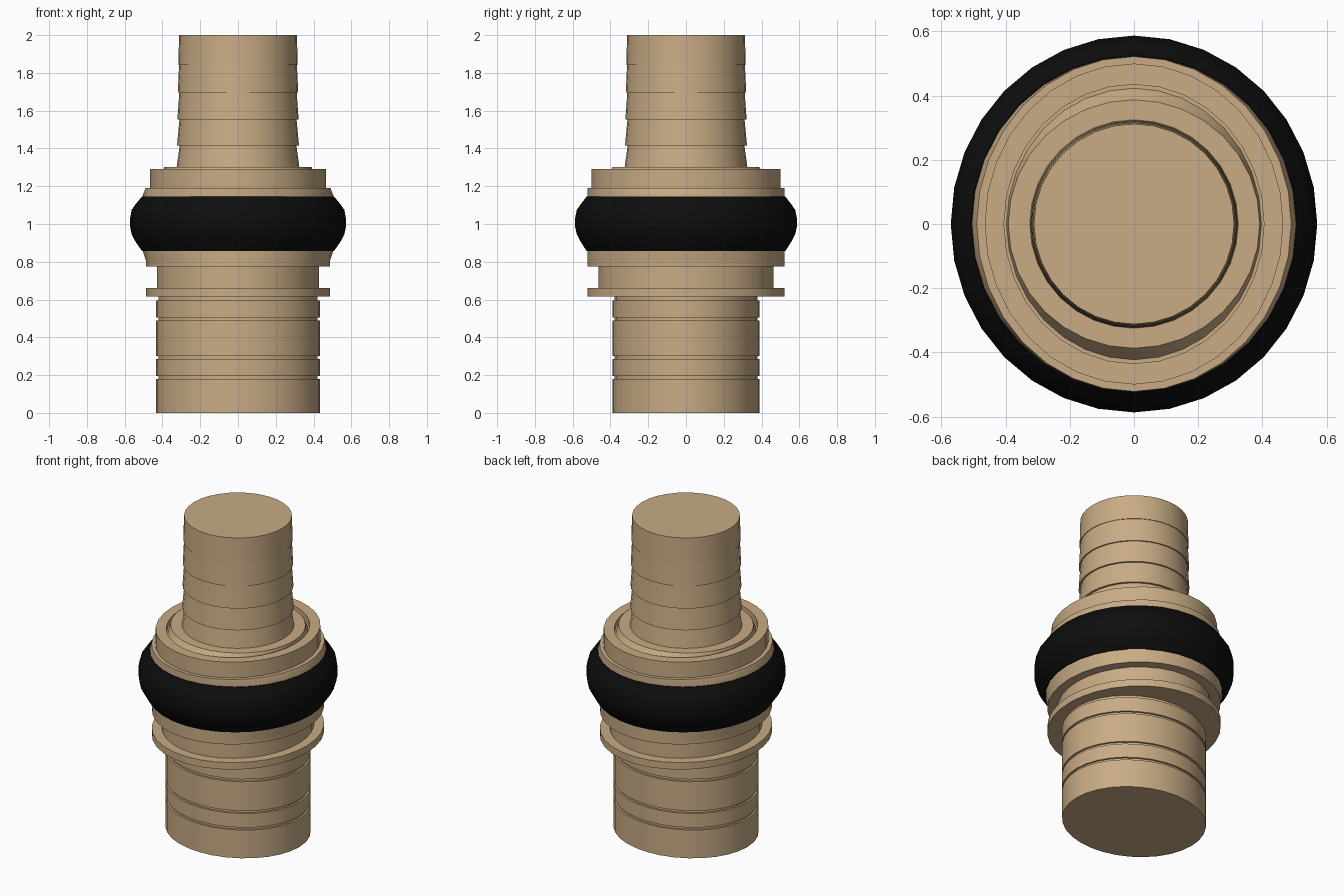
import bpy, bmesh, math

if "Cube" in bpy.data.objects:
    bpy.data.objects.remove(bpy.data.objects["Cube"])

SIDES = 32


def material(name, color):
    m = bpy.data.materials.new(name)
    m.diffuse_color = color
    m.use_nodes = True
    m.node_tree.nodes["Principled BSDF"].inputs["Base Color"].default_value = m.diffuse_color
    return m


def lathe(name, profile, mat):
    """Oval lathe: profile rows are (x radius, y radius, z), bottom to top, capped."""
    bm = bmesh.new()
    rings = []
    for rx, ry, z in profile:
        rings.append([bm.verts.new((rx * math.cos(2 * math.pi * i / SIDES),
                                    ry * math.sin(2 * math.pi * i / SIDES), z))
                      for i in range(SIDES)])
    for a, b in zip(rings, rings[1:]):
        for i in range(SIDES):
            j = (i + 1) % SIDES
            bm.faces.new((a[i], a[j], b[j], b[i]))
    bm.faces.new(rings[0][::-1])
    bm.faces.new(rings[-1])
    me = bpy.data.meshes.new(name)
    bm.to_mesh(me)
    bm.free()
    me.materials.append(mat)
    ob = bpy.data.objects.new(name, me)
    bpy.context.collection.objects.link(ob)
    bpy.context.view_layer.objects.active = ob
    ob.select_set(True)
    bpy.ops.object.shade_smooth_by_angle(angle=math.radians(30))
    ob.select_set(False)
    return ob


tan = material("tan", (0.58, 0.41, 0.235, 1))
black = material("black rubber", (0.004, 0.004, 0.004, 1))

# lower plug with narrow grooves
rx, ry, d = 0.434, 0.39, 0.012
plug = [(rx, ry, 0)]
for z0, z1 in ((0.18, 0.196), (0.286, 0.302), (0.488, 0.504), (0.596, 0.615)):
    plug += [(rx, ry, z0), (rx - d, ry - d, z0), (rx - d, ry - d, z1)]
    if z1 < 0.6:
        plug.append((rx, ry, z1))
lathe("lower_plug", plug, tan)

# stepped collar with a sloped recess around the upper stem
lathe("collar", [
    (0.487, 0.522, 0.615), (0.487, 0.522, 0.66),
    (0.43, 0.462, 0.66), (0.43, 0.462, 0.775),
    (0.487, 0.522, 0.775), (0.487, 0.522, 0.805),
    (0.505, 0.522, 0.86), (0.505, 0.522, 1.15),
    (0.49, 0.522, 1.19), (0.465, 0.5, 1.19),
    (0.465, 0.5, 1.29), (0.405, 0.435, 1.29),
    (0.405, 0.435, 1.255), (0.397, 0.423, 1.255),
    (0.392, 0.387, 1.302)], tan)

# bulging rubber ring
lathe("rubber_ring", [
    (0.500, 0.518, 0.856), (0.508, 0.526, 0.857),
    (0.542, 0.557, 0.905), (0.563, 0.578, 0.945), (0.571, 0.587, 0.985),
    (0.571, 0.587, 1.03), (0.563, 0.578, 1.075), (0.542, 0.557, 1.105),
    (0.508, 0.526, 1.146), (0.500, 0.518, 1.147)], black)

# barbed upper stem: each tier is wider at its base
stem = []
levels = [1.30, 1.416, 1.554, 1.695, 1.843, 2.0]
bases = [0.325, 0.323, 0.321, 0.319, 0.316]
tops = [0.309, 0.310, 0.311, 0.312, 0.312]
for i in range(5):
    stem += [(bases[i], bases[i], levels[i]), (tops[i], tops[i], levels[i + 1])]
lathe("upper_stem", stem, tan)
